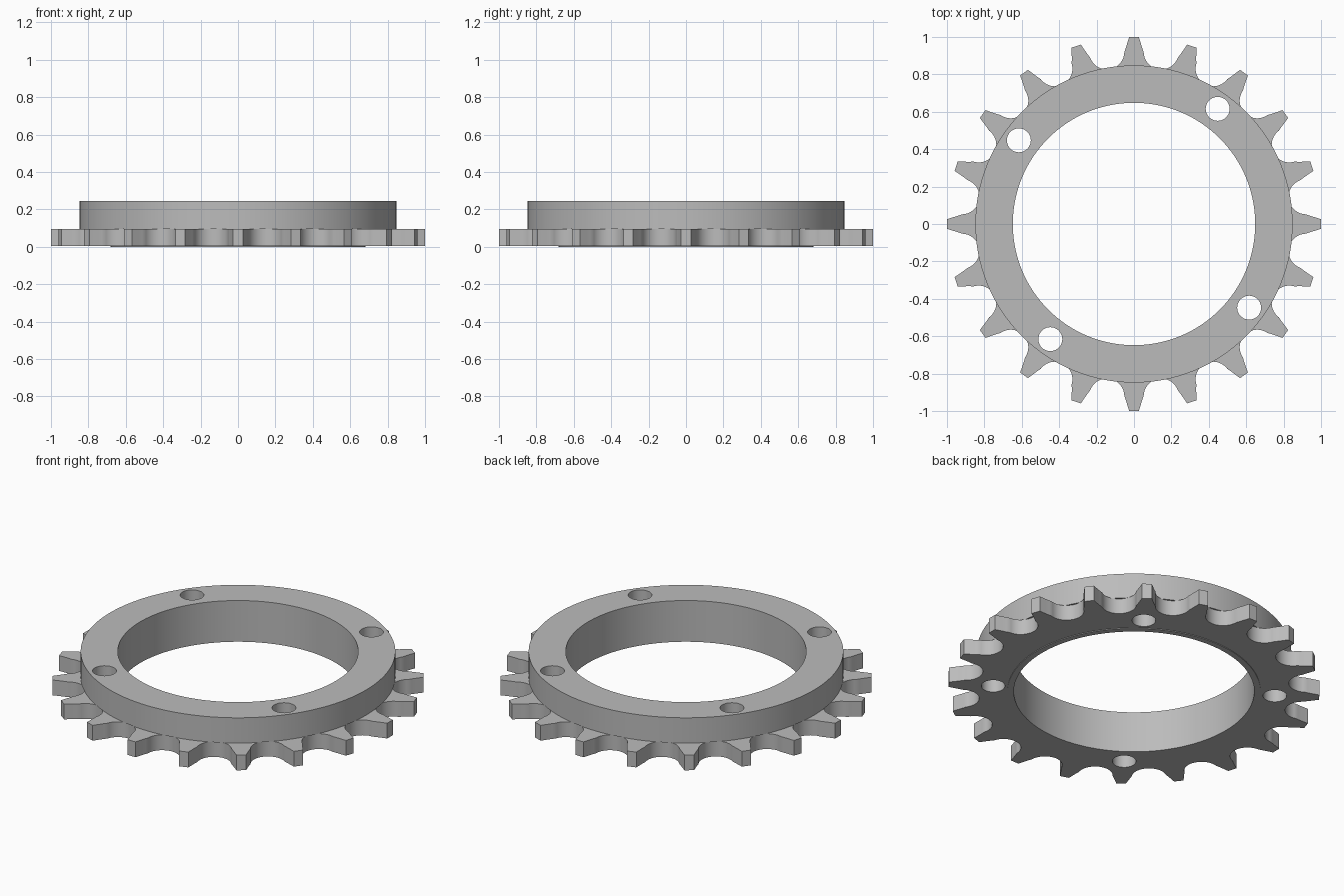
import bpy
import bmesh
from math import sin, cos, pi, radians, hypot, atan2
from mathutils import Vector, Matrix

cube = bpy.data.objects.get("Cube")
if cube:
    bpy.data.objects.remove(cube, do_unlink=True)

TEETH = 20
PITCH_R, ROLLER_R = 0.932, 0.094
BORE_R = 0.648
BOLT_R, BOLT_CIRCLE, BOLT_ANGLE = 0.064, 0.761, radians(54)
LIP, GEAR_TOP, RING_TOP = 0.004, 0.095, 0.245

metal = bpy.data.materials.new("grey_metal")
metal.use_nodes = True
grey = (0.5, 0.5, 0.5, 1)
metal.diffuse_color = grey
metal.node_tree.nodes["Principled BSDF"].inputs["Base Color"].default_value = grey


def circle(radius, centre=(0, 0), count=128):
    return [(centre[0] + radius * cos(2 * pi * i / count),
             centre[1] + radius * sin(2 * pi * i / count)) for i in range(count)]


def tooth_outline():
    """Teeth with curved flanks, joined by round roller seats."""
    half = pi / TEETH
    seat = Vector((PITCH_R * cos(half), PITCH_R * sin(half)))
    # flank on the +y side of the tooth that points along +x
    flank = [Vector(p) for p in ((1.0, 0.026), (0.98, 0.032), (0.957, 0.039), (0.935, 0.046))]
    # seat arc from the flank to the valley bottom
    start = atan2(flank[-1].y + 0.006 - seat.y, flank[-1].x - 0.015 - seat.x) % (2 * pi)
    end = half + pi
    for i in range(13):
        a = start + (end - start) * i / 12
        flank.append(seat + ROLLER_R * Vector((cos(a), sin(a))))
    mirrored = [Vector((p.x, -p.y)) for p in reversed(flank[:-1])]
    points = []
    for t in range(TEETH):
        turn = Matrix.Rotation(2 * half * t, 2)
        points += [tuple(turn @ p) for p in mirrored + flank]
    return points


def plate(name, outlines, bottom, top):
    """Extrude closed outlines; inner outlines become holes."""
    curve = bpy.data.curves.new(name, "CURVE")
    curve.dimensions = "2D"
    curve.fill_mode = "BOTH"
    curve.extrude = (top - bottom) / 2
    for outline in outlines:
        spline = curve.splines.new("POLY")
        spline.points.add(len(outline) - 1)
        for point, (x, y) in zip(spline.points, outline):
            point.co = (x, y, 0, 1)
        spline.use_cyclic_u = True
    temp = bpy.data.objects.new(name + "_outline", curve)
    bpy.context.collection.objects.link(temp)
    graph = bpy.context.evaluated_depsgraph_get()
    mesh = bpy.data.meshes.new_from_object(temp.evaluated_get(graph))
    bpy.data.objects.remove(temp, do_unlink=True)

    bm = bmesh.new()
    bm.from_mesh(mesh)
    bmesh.ops.remove_doubles(bm, verts=bm.verts, dist=0.0001)
    bmesh.ops.recalc_face_normals(bm, faces=bm.faces)
    bmesh.ops.translate(bm, verts=bm.verts, vec=(0, 0, (top + bottom) / 2))
    bm.to_mesh(mesh)
    bm.free()
    mesh.materials.clear()
    mesh.materials.append(metal)
    obj = bpy.data.objects.new(name, mesh)
    bpy.context.collection.objects.link(obj)
    bpy.ops.object.select_all(action="DESELECT")
    obj.select_set(True)
    bpy.context.view_layer.objects.active = obj
    bpy.ops.object.shade_smooth_by_angle(angle=radians(30))
    return obj


# Bore and four bolt holes shared by both main parts
holes = [circle(BORE_R)]
for k in range(4):
    a = BOLT_ANGLE + k * pi / 2
    holes.append(circle(BOLT_R, (BOLT_CIRCLE * cos(a), BOLT_CIRCLE * sin(a)), 40))

# Toothed plate, raised mounting ring, thin lip around the bore underneath
plate("toothed_plate", [tooth_outline()] + holes, LIP, GEAR_TOP)
plate("mounting_ring", [circle(0.848)] + holes, GEAR_TOP, RING_TOP)
plate("bore_lip", [circle(0.682), circle(BORE_R)], 0, LIP)
